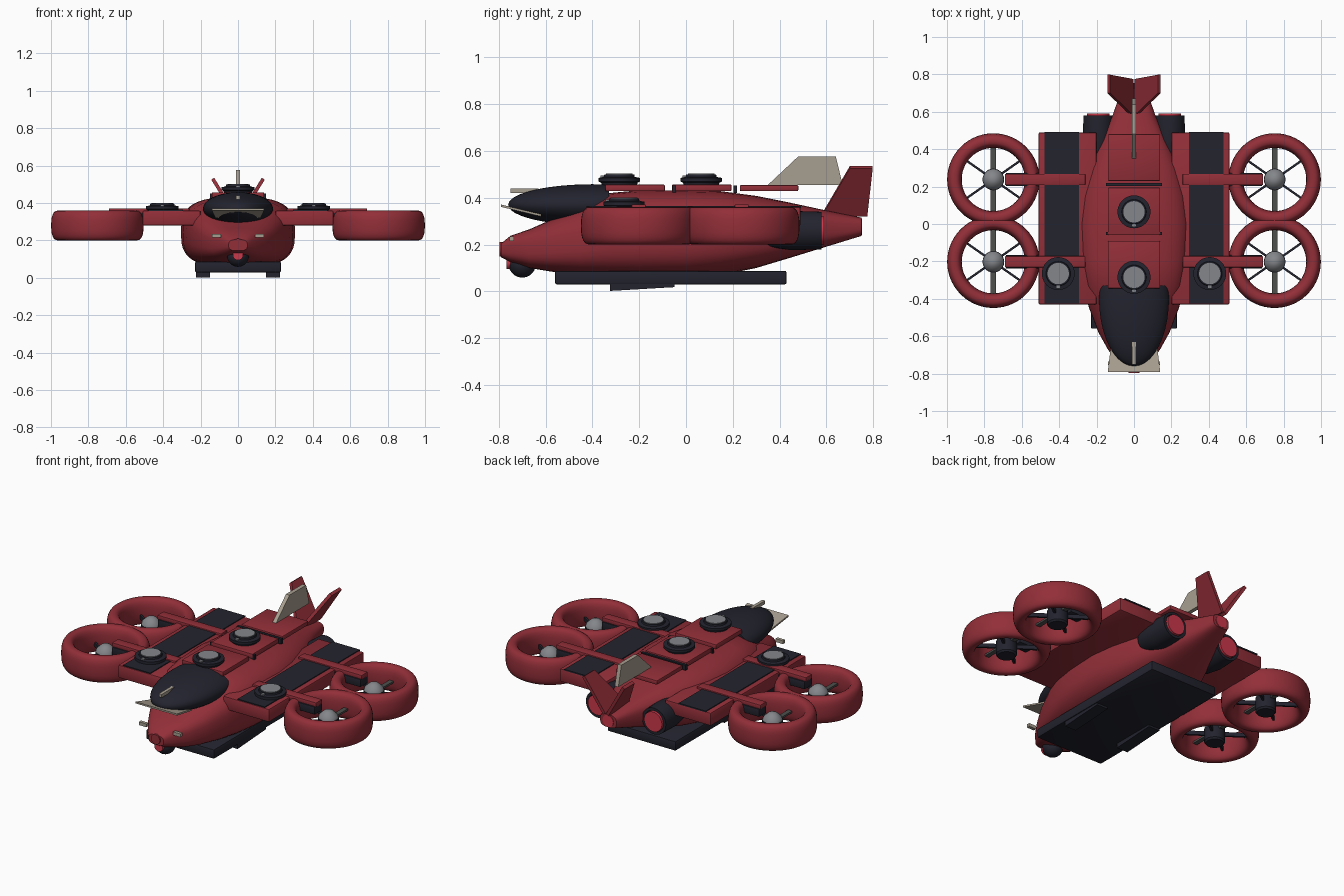
import bpy, bmesh
from math import pi, cos, sin, radians, copysign
from mathutils import Matrix, Vector

if "Cube" in bpy.data.objects:
    bpy.data.objects.remove(bpy.data.objects["Cube"])


def material(name, rgb):
    m = bpy.data.materials.new(name)
    m.use_nodes = True
    m.diffuse_color = (*rgb, 1)
    m.node_tree.nodes["Principled BSDF"].inputs["Base Color"].default_value = (*rgb, 1)
    return m


RED = material("hull red", (0.29, 0.028, 0.04))
DARK = material("dark navy", (0.016, 0.017, 0.027))
BEIGE = material("beige", (0.39, 0.345, 0.28))
GRAY = material("light gray", (0.23, 0.24, 0.255))
STRUT = material("strut gray", (0.075, 0.08, 0.075))
GLOW = material("bright red", (0.6, 0.04, 0.07))


def finish(name, bm, mat, smooth=True):
    bmesh.ops.recalc_face_normals(bm, faces=bm.faces)
    me = bpy.data.meshes.new(name)
    bm.to_mesh(me)
    bm.free()
    me.materials.append(mat)
    if smooth:
        me.shade_smooth()
        me.set_sharp_from_angle(angle=radians(35))
    ob = bpy.data.objects.new(name, me)
    bpy.context.collection.objects.link(ob)
    return ob


def box(name, mat, lo, hi, bevel=0.0):
    bm = bmesh.new()
    lo, hi = Vector(lo), Vector(hi)
    bmesh.ops.create_cube(bm, size=1, matrix=Matrix.Translation((lo + hi) / 2)
                          @ Matrix.Diagonal((*(hi - lo), 1)))
    if bevel:
        bmesh.ops.bevel(bm, geom=bm.edges[:], offset=bevel, segments=2,
                        profile=0.5, affect='EDGES')
    return finish(name, bm, mat, bool(bevel))


def lathe(name, mat, profile, at, axis='Z', steps=40, closed=False):
    # profile holds (radius, height) pairs, spun about the axis
    bm = bmesh.new()
    rings = []
    for r, h in profile:
        rings.append([bm.verts.new((r * cos(2 * pi * i / steps), r * sin(2 * pi * i / steps), h))
                      for i in range(steps)])
    pairs = list(zip(rings, rings[1:]))
    if closed:
        pairs.append((rings[-1], rings[0]))
    else:
        bm.faces.new(rings[0])
        bm.faces.new(rings[-1])
    for a, b in pairs:
        for i in range(steps):
            j = (i + 1) % steps
            bm.faces.new((a[i], a[j], b[j], b[i]))
    if axis == 'Y':
        bm.transform(Matrix.Rotation(-pi / 2, 4, 'X'))
    bm.transform(Matrix.Translation(at))
    return finish(name, bm, mat)


def plate(name, mat, corners, offset):
    # flat polygon thickened by the offset vector, centred on the corners
    bm = bmesh.new()
    off = Vector(offset) / 2
    a = [bm.verts.new(Vector(c) - off) for c in corners]
    b = [bm.verts.new(Vector(c) + off) for c in corners]
    bm.faces.new(a)
    bm.faces.new(b)
    for i in range(len(a)):
        j = (i + 1) % len(a)
        bm.faces.new((a[i], a[j], b[j], b[i]))
    return finish(name, bm, mat, False)


def superellipse(n, power):
    for i in range(n):
        t = 2 * pi * i / n
        yield (copysign(abs(cos(t)) ** (2 / power), cos(t)),
               copysign(abs(sin(t)) ** (2 / power), sin(t)))


def ellipsoid(name, mat, at, size, cut_y=None):
    bm = bmesh.new()
    bmesh.ops.create_uvsphere(bm, u_segments=40, v_segments=24, radius=1)
    bm.transform(Matrix.Translation(at) @ Matrix.Diagonal((*size, 1)))
    if cut_y is not None:
        bmesh.ops.bisect_plane(bm, geom=bm.verts[:] + bm.edges[:] + bm.faces[:],
                               plane_co=(0, cut_y, 0), plane_no=(0, 1, 0), clear_outer=True)
        bmesh.ops.holes_fill(bm, edges=[e for e in bm.edges if e.is_boundary])
    return finish(name, bm, mat)


# Fuselage: lofted stations of (y, half width, bottom, top)
stations = [(-0.79, 0.05, 0.145, 0.205), (-0.75, 0.085, 0.125, 0.238), (-0.67, 0.14, 0.1, 0.265),
            (-0.58, 0.19, 0.085, 0.305), (-0.45, 0.24, 0.07, 0.36), (-0.33, 0.275, 0.06, 0.42),
            (-0.2, 0.295, 0.056, 0.432), (0, 0.305, 0.056, 0.432), (0.15, 0.285, 0.07, 0.428),
            (0.3, 0.245, 0.1, 0.408), (0.45, 0.18, 0.145, 0.378), (0.58, 0.115, 0.185, 0.35),
            (0.75, 0.055, 0.237, 0.315)]
bm = bmesh.new()
rings = []
for y, w, lo, hi in stations:
    rings.append([bm.verts.new((w * c, y, (lo + hi) / 2 + (hi - lo) / 2 * s))
                  for c, s in superellipse(40, 3)])
for a, b in zip(rings, rings[1:]):
    for i in range(40):
        j = (i + 1) % 40
        bm.faces.new((a[i], a[j], b[j], b[i]))
bm.faces.new(rings[0])
bm.faces.new(rings[-1])
finish("fuselage", bm, RED)
lathe("tail_cap", GLOW, [(0.036, 0), (0.036, 0.004)], (0, 0.749, 0.276), 'Y')

# Canopy, visor and nose fittings
ellipsoid("canopy", DARK, (0, -0.4, 0.37), (0.187, 0.36, 0.088), -0.33)
plate("visor", BEIGE, [(-0.14, -0.79, 0.366), (0.14, -0.79, 0.366),
                       (0.12, -0.62, 0.325), (-0.12, -0.62, 0.325)], (0, 0, 0.01))
box("nose_probe", BEIGE, (-0.01, -0.75, 0.42), (0.01, -0.63, 0.44))
lathe("nose_knob", RED, [(0.03, 0), (0.03, 0.06)], (0, -0.797, 0.18), 'Y', 24)
ellipsoid("chin_turret", DARK, (0, -0.7, 0.117), (0.058, 0.058, 0.058))
lathe("turret_lens", GLOW, [(0.028, 0), (0.028, 0.06)], (0, -0.767, 0.123), 'Y', 24)

# Belly slab
box("belly_slab", DARK, (-0.23, -0.56, 0.03), (0.23, 0.43, 0.088), 0.008)

# Roof hatches with dark seams between them
for i, (y0, y1, top) in enumerate([(-0.345, -0.09, 0.457), (-0.06, 0.195, 0.457), (0.23, 0.48, 0.455)]):
    box(f"roof_hatch_{i}", RED, (-0.14, y0, 0.428), (0.14, y1, top), 0.006)
for y in (-0.05, 0.21):
    box("roof_seam", DARK, (-0.15, y - 0.008, 0.42), (0.15, y + 0.008, 0.452))


# Lift discs on the roof and wings
def lift_disc(x, y, z):
    lathe("lift_disc", DARK, [(0.07, -0.03), (0.078, 0), (0.088, 0.004), (0.088, 0.02),
                              (0.066, 0.024), (0.064, 0.034)], (x, y, z))
    lathe("lift_disc_cap", GRAY, [(0.057, 0.03), (0.057, 0.038)], (x, y, z))
    box("lift_disc_tab", GRAY, (x - 0.01, y - 0.08, z + 0.015), (x + 0.01, y - 0.05, z + 0.03))


for y in (-0.285, 0.065):
    lift_disc(0, y, 0.465)

# Top fin
plate("top_fin", BEIGE, [(0, 0.35, 0.455), (0, 0.48, 0.577), (0, 0.64, 0.577), (0, 0.67, 0.455)],
      (0.024, 0, 0))

ring_profile = [(0.208 + 0.039 * c, 0.08 * s) for c, s in superellipse(24, 2.6)]
for s, side in ((1, "left"), (-1, "right")):
    # Slanted tail fin
    plate(f"{side}_tail_fin", RED, [(0.01 * s, 0.58, 0.325), (0.135 * s, 0.70, 0.53),
                                    (0.135 * s, 0.798, 0.53), (0.01 * s, 0.775, 0.325)],
          (0.016 * s, 0, -0.01))

    # Engine with glowing nozzle
    lathe(f"{side}_engine", DARK, [(0.06, 0), (0.07, 0.03), (0.084, 0.12), (0.08, 0.25),
                                   (0.064, 0.25), (0.06, 0.235)], (0.19 * s, 0.33, 0.26), 'Y')
    lathe(f"{side}_nozzle", GLOW, [(0.06, 0), (0.06, 0.025)], (0.19 * s, 0.565, 0.26), 'Y')

    # Nose lamp and belly skid
    xs = sorted((0.09 * s, 0.14 * s))
    box(f"{side}_nose_lamp", BEIGE, (xs[0], -0.755, 0.215), (xs[1], -0.735, 0.235))
    plate(f"{side}_skid", DARK, [(0.187 * s, -0.325, 0.002), (0.187 * s, -0.05, 0.018),
                                 (0.187 * s, -0.05, 0.05), (0.187 * s, -0.325, 0.05)], (0.075, 0, 0))

    # Wing with dark top panel
    xs = sorted((0.2 * s, 0.51 * s))
    box(f"{side}_wing", RED, (xs[0], -0.43, 0.28), (xs[1], 0.49, 0.36), 0.008)
    xs = sorted((0.295 * s, 0.478 * s))
    box(f"{side}_wing_panel", DARK, (xs[0], -0.425, 0.357), (xs[1], 0.492, 0.365))
    lift_disc(0.405 * s, -0.265, 0.363)

    # Ducted rotors on arms
    for y, end in ((-0.202, "front"), (0.238, "rear")):
        tag = f"{side}_{end}"
        x = 0.752 * s
        lathe(f"{tag}_duct", RED, ring_profile, (x, y, 0.28), steps=56, closed=True)
        xs = sorted((0.26 * s, 0.69 * s))
        box(f"{tag}_arm", RED, (xs[0], y - 0.03, 0.345), (xs[1], y + 0.03, 0.372), 0.004)
        xs = sorted((0.5 * s, 0.685 * s))
        box(f"{tag}_arm_motor", DARK, (xs[0], y - 0.036, 0.3), (xs[1], y + 0.036, 0.348), 0.004)
        lathe(f"{tag}_hub", DARK, [(0.05, 0.2), (0.058, 0.21), (0.058, 0.29)], (x, y, 0), steps=24)
        lathe(f"{tag}_hub_cap", GRAY, [(0.056, 0.29), (0.052, 0.305), (0.025, 0.33), (0.008, 0.335)],
              (x, y, 0), steps=24)
        box(f"{tag}_blades", STRUT, (x - 0.014, y - 0.18, 0.27), (x + 0.014, y + 0.18, 0.282))
        for angle in (35, 145, 215, 325):
            strut = box(f"{tag}_strut", DARK, (0.03, -0.006, -0.012), (0.18, 0.006, 0.012))
            strut.matrix_world = (Matrix.Translation((x, y, 0.26))
                                  @ Matrix.Rotation(radians(angle), 4, 'Z'))
